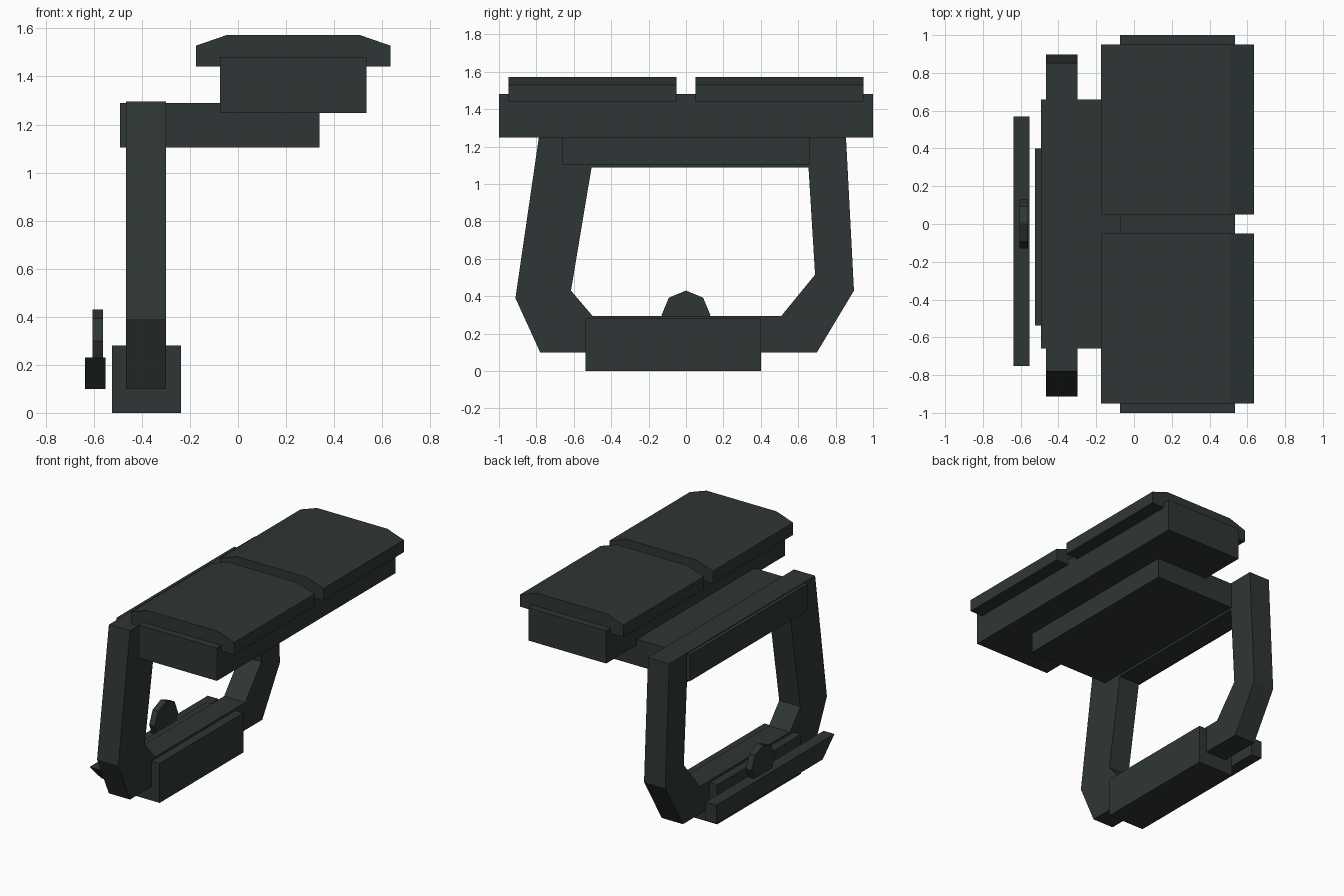
import bpy, bmesh, math

if "Cube" in bpy.data.objects:
    bpy.data.objects.remove(bpy.data.objects["Cube"])

mat = bpy.data.materials.new("dark green grey")
mat.diffuse_color = (0.028, 0.037, 0.035, 1)
mat.use_nodes = True
mat.node_tree.nodes["Principled BSDF"].inputs["Base Color"].default_value = mat.diffuse_color


def finish(name, bm):
    bmesh.ops.recalc_face_normals(bm, faces=bm.faces)
    mesh = bpy.data.meshes.new(name)
    bm.to_mesh(mesh)
    bm.free()
    mesh.materials.append(mat)
    obj = bpy.data.objects.new(name, mesh)
    bpy.context.collection.objects.link(obj)
    return obj


def prism(name, profile, axis, lo, hi):
    """Extrude a closed profile along 'x' (y,z points) or 'y' (x,z points)."""
    bm = bmesh.new()

    def ring(t):
        return [bm.verts.new((t, a, b) if axis == 'x' else (a, t, b)) for a, b in profile]
    r0, r1 = ring(lo), ring(hi)
    bm.faces.new(r0)
    bm.faces.new(r1[::-1])
    n = len(profile)
    for i in range(n):
        j = (i + 1) % n
        bm.faces.new((r0[i], r0[j], r1[j], r1[i]))
    return finish(name, bm)


def box(name, x, y, z):
    return prism(name, [(x[0], z[0]), (x[1], z[0]), (x[1], z[1]), (x[0], z[1])], 'y', *y)


def hollow_frame(name, outer, inner, lo, hi):
    """Closed loop between two matching outlines, thickened along x."""
    bm = bmesh.new()
    rings = [[bm.verts.new((x, y, z)) for y, z in pts]
             for x, pts in ((lo, outer), (hi, outer), (hi, inner), (lo, inner))]
    n = len(outer)
    for k in range(4):
        a, b = rings[k], rings[(k + 1) % 4]
        for i in range(n):
            j = (i + 1) % n
            bm.faces.new((a[i], a[j], b[j], b[i]))
    return finish(name, bm)


# Top pads with chamfered long edges
pad = [(-0.175, 1.442), (0.635, 1.442), (0.635, 1.528), (0.505, 1.573),
       (-0.045, 1.573), (-0.175, 1.528)]
for side, y0, y1 in (("front", -0.95, -0.05), ("back", 0.05, 0.95)):
    prism(side + "_pad", pad, 'y', y0, y1)

# Beam under the pads and the mounting plate
box("pad_beam", (-0.075, 0.535), (-1, 1), (1.248, 1.48))
box("mounting_plate", (-0.492, 0.34), (-0.66, 0.66), (1.104, 1.29))

# Angular hanging loop
hollow_frame("loop_frame",
             [(-0.78, 1.295), (-0.912, 0.39), (-0.78, 0.10),
              (0.70, 0.10), (0.898, 0.43), (0.853, 1.295)],
             [(-0.505, 1.088), (-0.615, 0.43), (-0.50, 0.295),
              (0.51, 0.295), (0.69, 0.515), (0.655, 1.088)],
             -0.466, -0.30)

# Lower block
box("lower_block", (-0.525, -0.238), (-0.537, 0.40), (0, 0.28))

# Side rail with one slanted end
prism("side_rail", [(-0.62, 0.10), (0.57, 0.10), (0.57, 0.23), (-0.752, 0.23)],
      'x', -0.637, -0.552)

# Eight-sided knob set into the rail
knob = [(0.13 * math.cos(i * math.pi / 4), 0.30 + 0.13 * math.sin(i * math.pi / 4))
        for i in range(8)]
prism("knob", knob, 'x', -0.605, -0.561)
